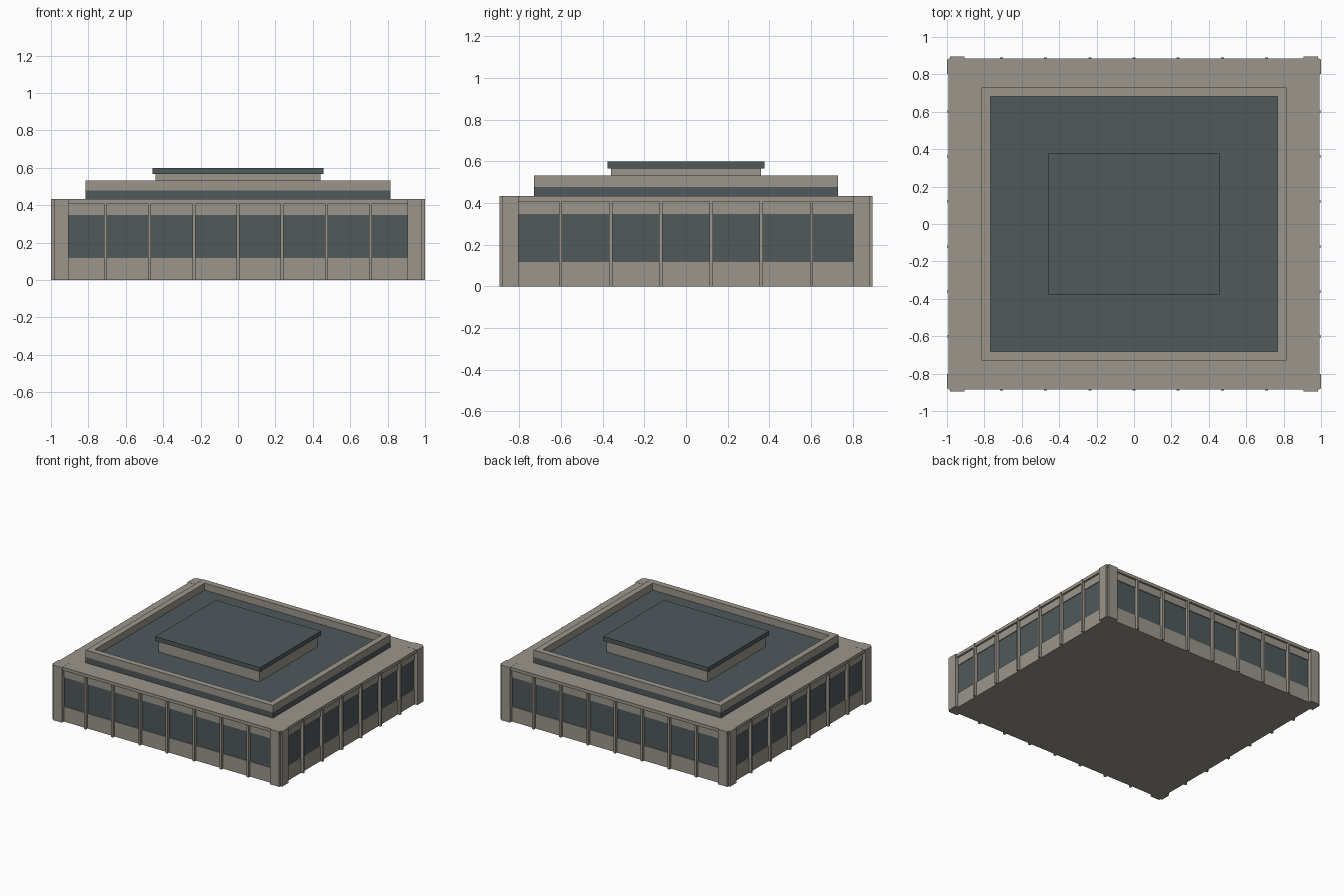
import bpy
import bmesh
from mathutils import Matrix, Vector

if "Cube" in bpy.data.objects:
    bpy.data.objects.remove(bpy.data.objects["Cube"])


def material(name, rgb):
    m = bpy.data.materials.new(name)
    m.use_nodes = True
    m.diffuse_color = (*rgb, 1)
    m.node_tree.nodes["Principled BSDF"].inputs["Base Color"].default_value = (*rgb, 1)
    return m


STONE = material("warm grey stone", (0.33, 0.305, 0.265))
DARK = material("dark slate glass", (0.08, 0.1, 0.107))


def boxes(name, mat, spans):
    """One object from boxes, each given as a low and a high corner."""
    bm = bmesh.new()
    for lo, hi in spans:
        lo, hi = Vector(lo), Vector(hi)
        place = Matrix.Translation((lo + hi) / 2) @ Matrix.Diagonal((*(hi - lo), 1))
        bmesh.ops.create_cube(bm, size=1, matrix=place)
    mesh = bpy.data.meshes.new(name)
    bm.to_mesh(mesh)
    bm.free()
    mesh.materials.append(mat)
    obj = bpy.data.objects.new(name, mesh)
    bpy.context.collection.objects.link(obj)
    return obj


def block(name, mat, hx, hy, z0, z1):
    return boxes(name, mat, [((-hx, -hy, z0), (hx, hy, z1))])


W, D = 0.991, 0.886       # half width and half depth of the roof slab
EAVE, TOP = 0.408, 0.433  # underside and top of the roof slab
PROUD = 0.009             # how far piers stand out from the slab
NOTCH = 0.006             # how far the pier notch cuts in behind the slab edge
RECESS = 0.015            # how far the walls sit behind the slab

# Main storey: lower wall, glass band, upper wall, roof slab
block("lower_wall", STONE, W - RECESS, D - RECESS, 0, 0.118)
block("window_band", DARK, W - 0.021, D - 0.021, 0.118, 0.348)
block("upper_wall", STONE, W - RECESS, D - RECESS, 0.348, EAVE)
block("roof_slab", STONE, W, D, EAVE, TOP)

# Corner piers: two crossed blocks leave a notch at each outer corner
for sx, side in ((1, "left"), (-1, "right")):
    for sy, end in ((-1, "front"), (1, "back")):
        spans = []
        for px, py in ((PROUD, -NOTCH), (-NOTCH, PROUD)):
            xs = sorted((sx * 0.907, sx * (W + px)))
            ys = sorted((sy * 0.803, sy * (D + py)))
            spans.append(((xs[0], ys[0], 0), (xs[1], ys[1], TOP + 0.001)))
        boxes(f"corner_pier_{end}_{side}", STONE, spans)

# Thin mullions on all four sides, taller on the left and right
HALF, OUT = 0.008, 0.005
for s, end, side in ((-1, "front", "right"), (1, "back", "left")):
    ys = sorted((s * (D - 0.04), s * (D + OUT)))
    boxes(f"{end}_mullions", STONE,
          [((i * 0.236 - HALF, ys[0], 0), (i * 0.236 + HALF, ys[1], EAVE))
           for i in range(-3, 4)])
    xs = sorted((s * (W - 0.04), s * (W + OUT)))
    boxes(f"{side}_mullions", STONE,
          [((xs[0], (i - 2.5) * 0.241 - HALF, 0), (xs[1], (i - 2.5) * 0.241 + HALF, TOP))
           for i in range(6)])

# Upper tier: dark clerestory whose top is the deck, ringed by a stone parapet
X, Y, IX, IY = 0.815, 0.73, 0.768, 0.683
Z0, Z1 = 0.478, 0.533
block("clerestory_and_deck", DARK, X, Y, TOP, Z0)
boxes("parapet", STONE, [
    ((-X, -Y, Z0), (X, -IY, Z1)), ((-X, IY, Z0), (X, Y, Z1)),
    ((-X, -IY, Z0), (-IX, IY, Z1)), ((IX, -IY, Z0), (X, IY, Z1))])

# Penthouse with an overhanging dark roof
block("penthouse_wall", STONE, 0.44, 0.36, Z0, 0.566)
block("penthouse_roof", DARK, 0.457, 0.377, 0.566, 0.6)
